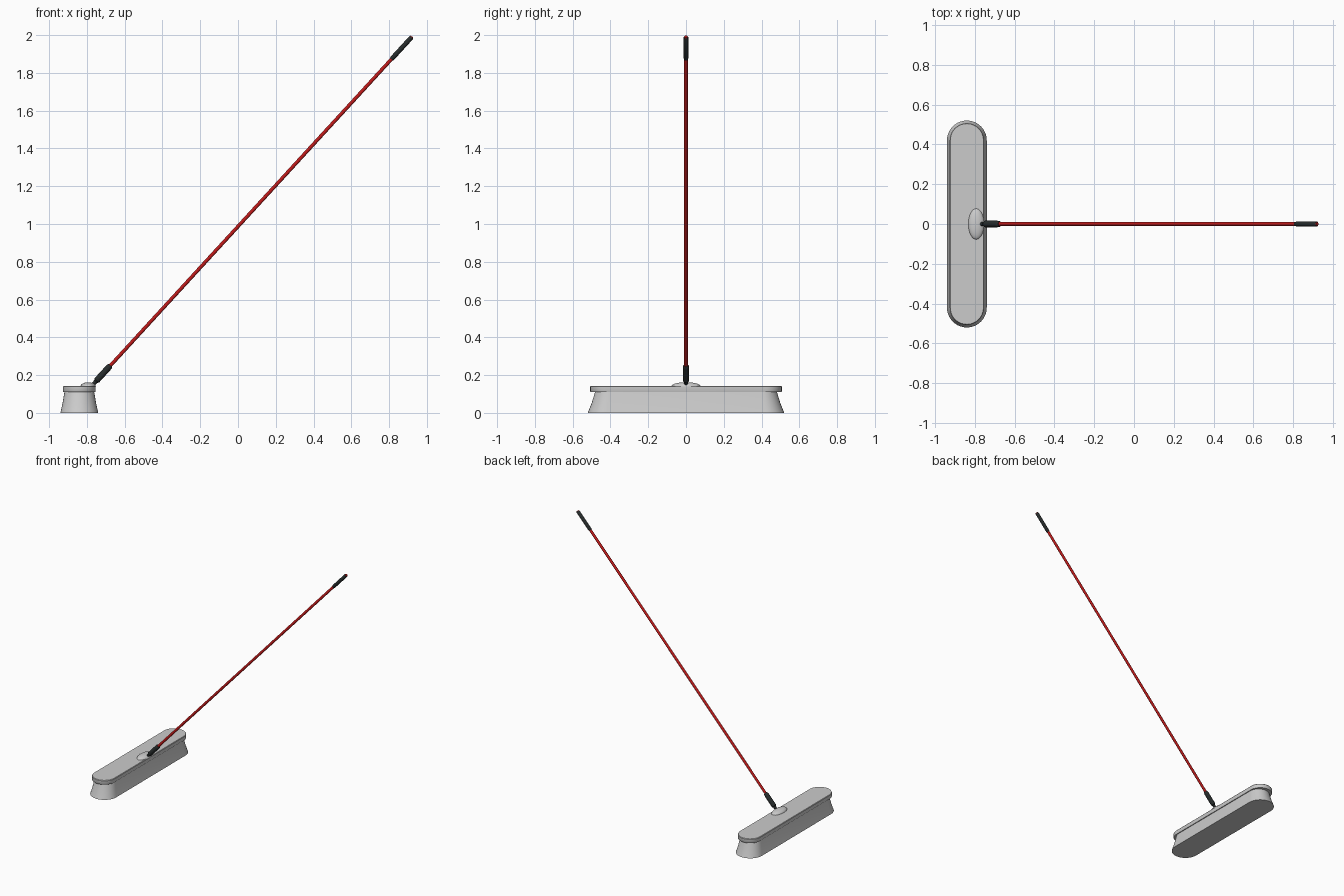
import bpy, bmesh
from math import pi, cos, sin
from mathutils import Vector

if "Cube" in bpy.data.objects:
    bpy.data.objects.remove(bpy.data.objects["Cube"])

CX = -0.84  # centre line of the broom head


def material(name, rgb):
    m = bpy.data.materials.new(name)
    m.diffuse_color = (*rgb, 1)
    m.use_nodes = True
    m.node_tree.nodes["Principled BSDF"].inputs["Base Color"].default_value = m.diffuse_color
    return m


RED = material("red", (0.50, 0.01, 0.01))
BLACK = material("black", (0.02, 0.025, 0.025))


def loft(name, rings, mat=None):
    """Skin a closed solid through rings of points with equal counts."""
    bm = bmesh.new()
    vs = [[bm.verts.new(p) for p in r] for r in rings]
    n = len(vs[0])
    for a, b in zip(vs, vs[1:]):
        for i in range(n):
            j = (i + 1) % n
            bm.faces.new((a[i], a[j], b[j], b[i]))
    bm.faces.new(vs[0][::-1])
    bm.faces.new(vs[-1])
    bmesh.ops.recalc_face_normals(bm, faces=bm.faces)
    me = bpy.data.meshes.new(name)
    bm.to_mesh(me)
    bm.free()
    ob = bpy.data.objects.new(name, me)
    bpy.context.collection.objects.link(ob)
    if mat:
        me.materials.append(mat)
    bpy.ops.object.select_all(action='DESELECT')
    ob.select_set(True)
    bpy.context.view_layer.objects.active = ob
    bpy.ops.object.shade_smooth_by_angle(angle=0.6)
    return ob


def stadium(r, length, z, n=20):
    """Long rounded outline: half width r, half length along y."""
    pts = []
    for k, s in enumerate((1, -1)):
        for i in range(n + 1):
            a = k * pi + pi * i / n
            pts.append((CX + r * cos(a), s * (length - r) + r * sin(a), z))
    return pts


# Handle axis, measured from its upper end downwards
TOP = Vector((0.922, 0, 1.992))
DIR = (Vector((-0.765, 0, 0.153)) - TOP).normalized()
SIDE = DIR.cross(Vector((0, 1, 0)))
LENGTH = (Vector((-0.765, 0, 0.153)) - TOP).length


def rod(name, profile, mat, n=24):
    """Turned part on the handle axis from (distance, radius) pairs."""
    return loft(name, [[TOP + DIR * d + SIDE * (r * cos(2 * pi * i / n))
                        + Vector((0, r * sin(2 * pi * i / n), 0))
                        for i in range(n)] for d, r in profile], mat)


# Broom head: flared bristles under an overhanging plate
loft("bristles", [stadium(0.100, 0.520, 0.0), stadium(0.089, 0.500, 0.05),
                  stadium(0.078, 0.480, 0.115)])
loft("head_plate", [stadium(0.085, 0.505, 0.11), stadium(0.086, 0.507, 0.113),
                    stadium(0.086, 0.507, 0.139), stadium(0.083, 0.504, 0.143)])

# Low swelling on the plate that carries the socket
rings = []
for k in range(10):
    t = k / 10 * pi / 2
    rings.append([(-0.793 + 0.040 * cos(t) * cos(a), 0.078 * cos(t) * sin(a),
                   0.141 + 0.021 * sin(t))
                  for a in (2 * pi * i / 32 for i in range(32))])
loft("socket_mount", rings)

# Handle, socket and grip
rod("handle", [(0, 0.008), (0.003, 0.0095), (LENGTH - 0.05, 0.0095)], RED)
rod("handle_socket", [(LENGTH - 0.133, 0.011), (LENGTH - 0.128, 0.015),
                      (LENGTH - 0.115, 0.0165), (LENGTH - 0.025, 0.0165),
                      (LENGTH - 0.018, 0.011), (LENGTH + 0.02, 0.009)], BLACK)
rod("hand_grip", [(0.004, 0.011), (0.007, 0.0125), (0.155, 0.0125),
                  (0.163, 0.010)], BLACK)
